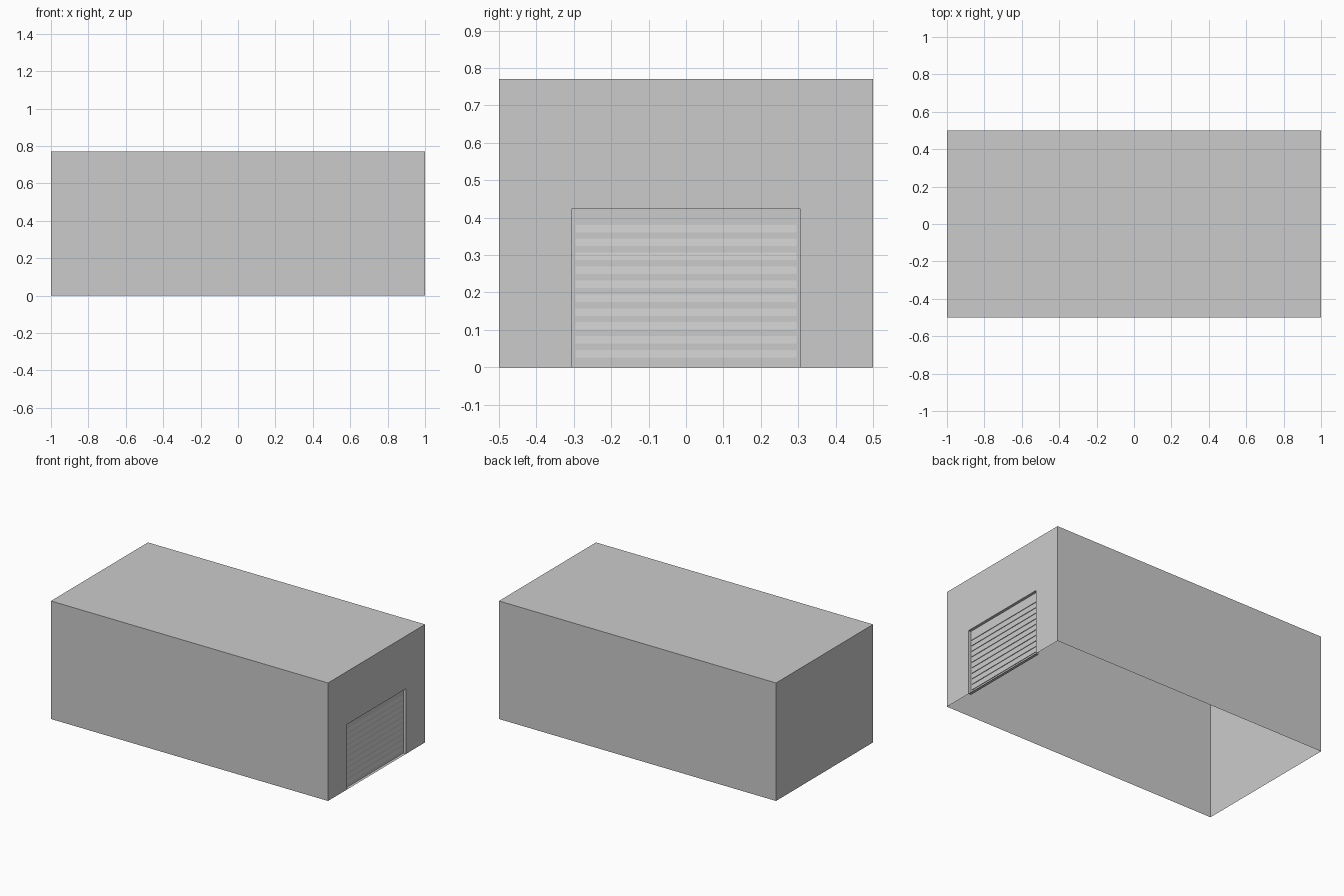
import bpy, bmesh

if "Cube" in bpy.data.objects:
    bpy.data.objects.remove(bpy.data.objects["Cube"])

L, W, H = 1.0, 0.5, 0.77        # half length, half width, height
DW, DH, DEPTH = 0.305, 0.425, 0.018  # door half width, height, recess
BACK = L - DEPTH


def make(name, quads):
    bm = bmesh.new()
    for q in quads:
        bm.faces.new([bm.verts.new(p) for p in q])
    bmesh.ops.remove_doubles(bm, verts=bm.verts, dist=1e-5)
    me = bpy.data.meshes.new(name)
    bm.to_mesh(me)
    bm.free()
    ob = bpy.data.objects.new(name, me)
    bpy.context.collection.objects.link(ob)
    return ob


def wall_x(x, y0, y1, z0, z1):
    # rectangle facing +x
    return [(x, y0, z0), (x, y1, z0), (x, y1, z1), (x, y0, z1)]


# Building shell: thin walls and flat roof, open underneath
make("building_shell", [
    [(-L, -W, H), (L, -W, H), (L, W, H), (-L, W, H)],
    [(-L, -W, 0), (L, -W, 0), (L, -W, H), (-L, -W, H)],
    [(L, W, 0), (-L, W, 0), (-L, W, H), (L, W, H)],
    wall_x(-L, -W, W, 0, H)[::-1],
])

# End wall around the doorway
make("door_wall", [
    wall_x(L, -W, -DW, 0, DH),
    wall_x(L, DW, W, 0, DH),
    [(L, -W, DH), (L, -DW, DH), (L, DW, DH), (L, W, DH), (L, W, H), (L, -W, H)],
])

# Reveal: jambs, lintel and sill of the recess
make("door_reveal", [
    [(L, -DW, 0), (BACK, -DW, 0), (BACK, -DW, DH), (L, -DW, DH)],
    [(BACK, DW, 0), (L, DW, 0), (L, DW, DH), (BACK, DW, DH)],
    [(BACK, -DW, DH), (BACK, DW, DH), (L, DW, DH), (L, -DW, DH)],
    [(BACK, -DW, 0), (L, -DW, 0), (L, DW, 0), (BACK, DW, 0)],
])

# Roller door panel
make("door_panel", [wall_x(BACK, -DW, DW, 0, DH)])

# Ten wedge slats, sloping out towards the bottom edge
slats = []
sw, sh, out = 0.295, 0.02, 0.004
for i in range(10):
    z0 = 0.026 + i * 0.0372
    z1 = z0 + sh
    a, b = (BACK, -sw, z0), (BACK, sw, z0)
    c, d = (BACK + out, -sw, z0), (BACK + out, sw, z0)
    e, f = (BACK, -sw, z1), (BACK, sw, z1)
    slats += [[c, d, f, e], [a, b, d, c], [a, c, e], [b, f, d]]
make("door_slats", slats)
